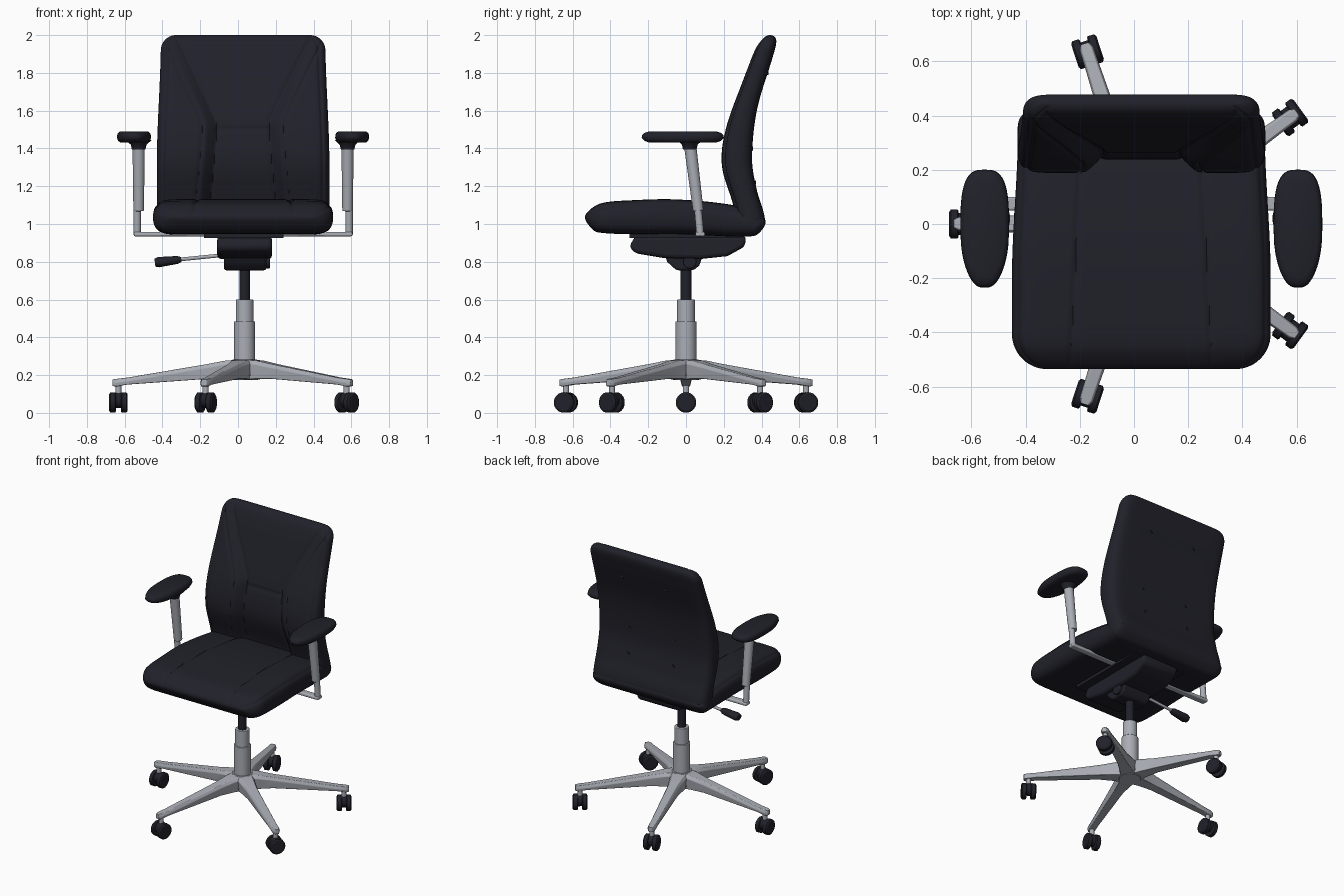
import bpy, bmesh
from math import sin, cos, pi, radians, exp, copysign
from mathutils import Vector

if "Cube" in bpy.data.objects:
    bpy.data.objects.remove(bpy.data.objects["Cube"])


def material(name, rgb):
    m = bpy.data.materials.new(name)
    m.use_nodes = True
    m.diffuse_color = (*rgb, 1)
    m.node_tree.nodes["Principled BSDF"].inputs["Base Color"].default_value = (*rgb, 1)
    return m


DARK = material("dark_upholstery", (0.015, 0.015, 0.023))
METAL = material("grey_metal", (0.40, 0.42, 0.46))
MID = 0.027                      # centre line of seat, back and arms
POST = Vector((0.035, 0, 0))     # centre line of column and base


def finish(name, bm, mat, bevel=0, angle=35):
    bmesh.ops.remove_doubles(bm, verts=bm.verts, dist=0.00005)
    bmesh.ops.recalc_face_normals(bm, faces=bm.faces)
    me = bpy.data.meshes.new(name)
    bm.to_mesh(me)
    bm.free()
    me.materials.append(mat)
    ob = bpy.data.objects.new(name, me)
    bpy.context.collection.objects.link(ob)
    if bevel:
        mod = ob.modifiers.new("Bevel", "BEVEL")
        mod.width, mod.segments = bevel, 3
    bpy.ops.object.select_all(action="DESELECT")
    ob.select_set(True)
    bpy.context.view_layer.objects.active = ob
    bpy.ops.object.shade_smooth_by_angle(angle=radians(angle))
    return ob


def loft(name, rings, mat, bevel=0, angle=35):
    bm = bmesh.new()
    rows = [[bm.verts.new(p) for p in r] for r in rings]
    n = len(rows[0])
    for a, b in zip(rows, rows[1:]):
        for i in range(n):
            bm.faces.new((a[i], a[(i + 1) % n], b[(i + 1) % n], b[i]))
    bm.faces.new(rows[0])
    bm.faces.new(rows[-1])
    return finish(name, bm, mat, bevel, angle)


def tube(name, points, radii, mat, bevel=0, sides=28, flat=1):
    """Circular sections strung along a straight axis."""
    points = [Vector(p) for p in points]
    axis = (points[-1] - points[0]).normalized()
    u = axis.orthogonal().normalized()
    if abs(axis.z) < 0.9:
        u = axis.cross(Vector((0, 0, 1))).normalized()
    v = axis.cross(u)
    ring = [2 * pi * i / sides for i in range(sides)]
    return loft(name, [[p + r * (u * cos(t) + v * sin(t) * flat) for t in ring]
                       for p, r in zip(points, radii)], mat, bevel)


def prism(name, outline, x0, x1, mat, bevel=0):
    return loft(name, [[(x, y, z) for y, z in outline] for x in (x0, x1)], mat, bevel)


def curve(table, t):
    """Smooth interpolation through (t, value) pairs."""
    if t <= table[0][0]:
        return table[0][1]
    for i in range(len(table) - 1):
        (a, p), (b, q) = table[i], table[i + 1]
        if t <= b:
            lo, hi = table[max(i - 1, 0)], table[min(i + 2, len(table) - 1)]
            m0, m1 = (q - lo[1]) / (b - lo[0]), (hi[1] - p) / (hi[0] - a)
            s, h = (t - a) / (b - a), b - a
            return (p * (1 + 2 * s) * (1 - s) ** 2 + m0 * h * s * (1 - s) ** 2
                    + q * s * s * (3 - 2 * s) + m1 * h * s * s * (s - 1))
    return table[-1][1]


def step(a, b, t):
    t = min(max((t - a) / (b - a), 0), 1)
    return t * t * (3 - 2 * t)


def seam(d, depth=0.009):
    return depth * exp(-(d / 0.008) ** 2)


def corner(dist, r):
    """Half-width lost to a rounded corner, given distance to the end."""
    return 0 if dist >= r else r - max(r * r - (r - dist) ** 2, 0) ** 0.5


def cushion(name, nu, nv, surface):
    """Two sheets that meet along a rounded border."""
    bm = bmesh.new()
    for side in (0, 1):
        grid = []
        for j in range(nv + 1):
            v = sin(pi / 2 * (2 * j / nv - 1))
            row = []
            for i in range(nu + 1):
                u = sin(pi / 2 * (2 * i / nu - 1))
                f = max((1 - abs(u) ** 16) * (1 - abs(v) ** 22), 0) ** 0.5
                row.append(bm.verts.new(surface(u, v, f, side)))
            grid.append(row)
        for a, b in zip(grid, grid[1:]):
            for i in range(nu):
                bm.faces.new((a[i], a[i + 1], b[i + 1], b[i]))
    return finish(name, bm, DARK, angle=60)


# Backrest: curved shell with side bolsters and a sunken centre panel
FRONT = [(0.95, 0.28), (1.1, 0.25), (1.31, 0.19), (1.5, 0.21), (1.77, 0.305), (2.0, 0.39)]
REAR = [(0.95, 0.385), (1.01, 0.42), (1.18, 0.375), (1.34, 0.35), (1.6, 0.375),
        (1.87, 0.455), (2.0, 0.495)]
PANEL = [(1.1, 0.175), (1.5, 0.14), (1.56, 0.15), (1.98, 0.35)]


def back_surface(u, v, f, side):
    z = 1.475 + 0.525 * v
    half = 0.457 - 0.022 * step(1.3, 2.0, z) - corner(2.0 - z, 0.08) - corner(z - 0.95, 0.06)
    x = u * half
    yf, yb = curve(FRONT, z), curve(REAR, z)
    mid = (yf + yb) / 2
    if side:
        return MID + x, mid + (yb - mid) * f, z
    w = curve(PANEL, z)
    deep = 0.05 - 0.035 * step(1.45, 1.95, z)
    dent = deep * (1 - step(w - 0.01, w + 0.07, abs(x)))
    dent += seam(abs(x) - w) + seam(abs(x) - w - 0.075) + seam(half - abs(x) - 0.035)
    if abs(x) < w:
        dent += seam(z - 1.5)
    return MID + x, mid + (yf + dent - mid) * f, z


cushion("backrest", 140, 120, back_surface)

# Seat cushion with two long seams
TOP = [(-0.535, 1.07), (-0.45, 1.11), (-0.3, 1.125), (-0.05, 1.13), (0.25, 1.1), (0.42, 1.05)]
UNDER = [(-0.535, 1.0), (-0.47, 0.955), (0.0, 0.945), (0.36, 0.935), (0.42, 0.97)]


def seat_surface(u, v, f, side):
    y = -0.057 + 0.478 * v
    half = 0.477 - 0.022 * step(-0.2, 0.35, y)
    half -= corner(y + 0.535, 0.13) + corner(0.421 - y, 0.06)
    x = u * half
    zt, zb = curve(TOP, y), curve(UNDER, y)
    mid = (zt + zb) / 2
    if side:
        return MID + x, y, mid + (zb - mid) * f
    zt -= seam(abs(x) - 0.235 + 0.05 * y) + seam(half - abs(x) - 0.02)
    return MID + x, y, mid + (zt - mid) * f


cushion("seat", 130, 80, seat_surface)

# Screw caps on the back shell
for s in (-1, 1):
    for z in (1.22, 1.4, 1.8):
        y = curve(REAR, z)
        tube("screw_cap", [(MID + s * 0.18, y - 0.01, z), (MID + s * 0.18, y + 0.004, z)],
             (0.011, 0.011), DARK, sides=14)

# Tilt mechanism under the seat
prism("mechanism_body", [(-0.3, 0.88), (-0.27, 0.935), (0.32, 0.935), (0.31, 0.88), (0.22, 0.83),
                         (0.08, 0.815), (-0.12, 0.82), (-0.27, 0.845)], -0.11, 0.18, DARK, 0.02)
prism("mechanism_hub", [(-0.12, 0.86), (0.1, 0.86), (0.07, 0.78), (0.04, 0.755),
                        (-0.05, 0.755), (-0.1, 0.8)], -0.075, 0.15, DARK, 0.012)
prism("seat_plate", [(-0.3, 0.925), (-0.3, 0.955), (0.3, 0.955), (0.3, 0.925)], -0.18, 0.24, DARK)
tube("tilt_knob", [(0.14, 0.02, 0.8), (0.17, 0.02, 0.8)], (0.035, 0.035), DARK, 0.005)
tube("lever_rod", [(-0.05, 0.02, 0.838), (-0.33, 0.02, 0.81)], (0.01, 0.01), METAL, sides=14)
tube("lever_handle", [(-0.3, 0.02, 0.812), (-0.32, 0.02, 0.81), (-0.42, 0.02, 0.798),
                      (-0.44, 0.02, 0.795)], (0.016, 0.026, 0.034, 0.026), DARK, flat=0.8)

# Armrests on both sides
angles = [2 * pi * i / 48 for i in range(48)]


def pad_ring(cx, z, k):
    ring = []
    for t in angles:
        c, s = (copysign(abs(g(t)) ** 0.65, g(t)) for g in (cos, sin))
        taper = 1 - 0.3 * max(-s, 0) ** 2
        ring.append((cx + 0.09 * k * c * taper, -0.017 + 0.2175 * (k if k > 0.8 else k * k) * s, z))
    return ring


for s, label in ((1, "left"), (-1, "right")):
    px, ax = MID + s * 0.5775, MID + s * 0.553
    loft(label + "_arm_pad", [pad_ring(px, z, k) for z, k in (
        (1.432, 0.82), (1.44, 0.93), (1.455, 1), (1.47, 0.99), (1.482, 0.94), (1.49, 0.82))],
        DARK, angle=60)
    tube(label + "_arm_collar", [(ax, 0.02, 1.395), (ax, 0.02, 1.42), (ax, 0.02, 1.445)],
         (0.036, 0.042, 0.07), DARK)
    tube(label + "_arm_sleeve", [(ax, 0.065, 1.07), (ax, 0.02, 1.43)], (0.028, 0.033), METAL, 0.004)
    tube(label + "_arm_upright", [(ax + s * 0.008, 0.075, 0.945), (ax + s * 0.008, 0.062, 1.1)],
         (0.02, 0.02), METAL)
    # Bar running in below the seat, with a rounded elbow
    prism(label + "_arm_bar", [(0.05, 0.935), (0.1, 0.935), (0.1, 0.958), (0.05, 0.958)],
          MID + s * 0.15, ax + s * 0.026, METAL, 0.008)

# Gas column
for name, z0, z1, r, mat in (("gas_rod", 0.58, 0.78, 0.028, DARK),
                             ("column_upper", 0.47, 0.6, 0.047, METAL),
                             ("column_lower", 0.26, 0.485, 0.056, METAL)):
    tube(name, [POST + Vector((0, 0, z)) for z in (z0, z1)], (r, r), mat, 0.004)
tube("base_hub", [POST + Vector((0, 0, z)) for z in (0.175, 0.2, 0.265, 0.282)],
     (0.07, 0.09, 0.085, 0.065), METAL)

# Five legs with twin-wheel casters; sections are (radius, half width, top, bottom)
LEG = [(0.02, 0.06, 0.282, 0.175), (0.1, 0.048, 0.277, 0.18), (0.2, 0.036, 0.258, 0.18),
       (0.62, 0.025, 0.187, 0.15), (0.68, 0.024, 0.18, 0.14), (0.7, 0.015, 0.177, 0.142)]
for k, swivel in enumerate((36, 18, 0, -18, -36)):
    a = radians(36 + 72 * k)
    out, across = Vector((cos(a), sin(a), 0)), Vector((-sin(a), cos(a), 0))
    rings = []
    for r, w, top, low in LEG:
        c = POST + out * r
        rings.append([c + across * x + Vector((0, 0, z)) for x, z in
                      ((-w * 0.8, top), (w * 0.8, top), (w * 1.1, top - 0.02),
                       (w * 0.9, low), (-w * 0.9, low), (-w * 1.1, top - 0.02))])
    loft("base_leg", rings, METAL, 0.003)
    hub = POST + out * 0.668
    tube("caster_stem", [hub + Vector((0, 0, z)) for z in (0.09, 0.16)], (0.016, 0.016), METAL, sides=16)
    b = radians(swivel)
    axle = Vector((cos(b), sin(b), 0))
    c = hub + Vector((0, 0, 0.055))
    for s in (-1, 1):
        tube("caster_wheel", [c + axle * s * d for d in (0.014, 0.018, 0.042, 0.049)],
             (0.048, 0.054, 0.054, 0.044), DARK)
    tube("caster_hood", [c - axle * 0.016 + Vector((0, 0, 0.012)),
                         c + axle * 0.016 + Vector((0, 0, 0.012))], (0.04, 0.04), DARK)
